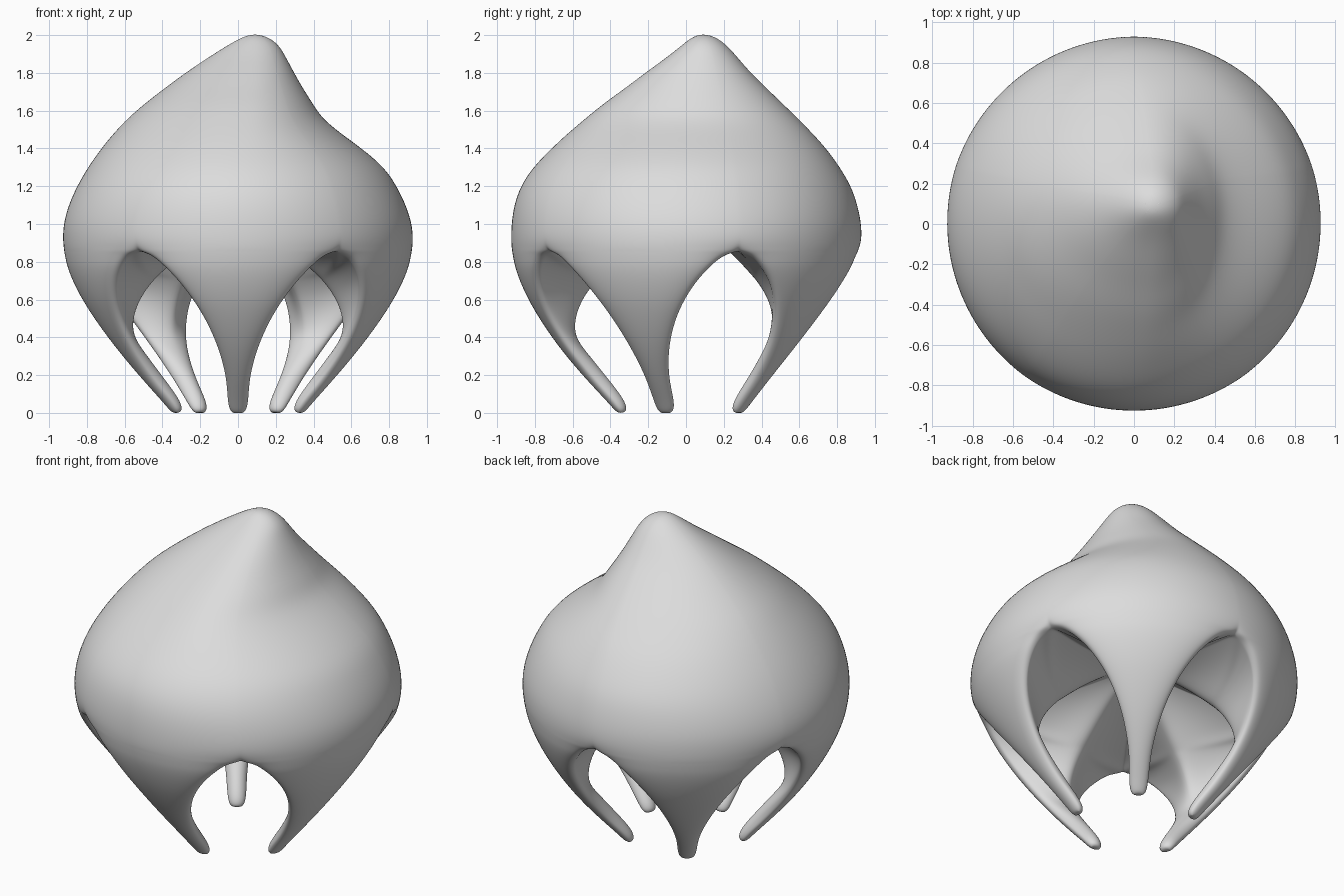
import bpy, bmesh, math

COLS = 12          # columns across one leg sector
LEGS = 5

# Legs and arches: edge height, outer radius, half angle (degrees), roundness,
# then radius and height of the inner ridge running up the leg
open_rows = [
    (0.00, .360, 4.0, 2.0, .330, .00), (0.015, .378, 7.4, 2.0, .312, .015),
    (0.06, .418, 8.2, 2.0, .322, .06), (0.13, .484, 7.6, 2.0, .372, .13),
    (0.20, .548, 7.5, 2.0, .428, .20), (0.30, .634, 8.8, 2.1, .508, .30),
    (0.40, .710, 11.0, 2.3, .582, .39), (0.50, .777, 13.8, 2.6, .588, .47),
    (0.60, .836, 17.4, 3.0, .565, .545), (0.70, .882, 22.0, 3.5, .530, .605),
    (0.77, .906, 26.3, 4.0, .500, .645), (0.81, .915, 29.2, 4.0, .480, .668),
    (0.840, .921, 32.2, 4.0, .462, .688), (0.856, .924, 36.0, 4.0, .445, .707),
]
# Outer dome: z, left, right, front, back extents, centre shift, pinch above the arches
outer_rows = [
    (0.874, .927, .927, .927, .927, 0, .22), (0.92, .930, .930, .930, .930, 0, 0),
    (1.00, .927, .924, .928, .928, 0, 0), (1.10, .900, .892, .914, .908, 0, 0),
    (1.20, .855, .843, .880, .874, 0, 0), (1.30, .797, .778, .814, .815, .01, 0),
    (1.40, .726, .657, .715, .742, .02, 0), (1.48, .660, .545, .628, .669, .04, 0),
    (1.56, .586, .445, .533, .591, .05, 0), (1.64, .492, .395, .435, .508, .06, 0),
    (1.72, .388, .343, .322, .425, .07, 0), (1.80, .280, .298, .217, .342, .08, 0),
    (1.88, .160, .255, .105, .274, .09, 0), (1.94, .065, .222, .030, .222, .09, 0),
    (1.98, -.005, .175, -.020, .172, .09, 0), (1.998, -.050, .130, -.055, .130, .09, 0),
    (2.003, -.090, .090, -.090, .090, .09, 0),
]
# Vaulted ceiling: radius and height at the arch, radius and height at the leg ridge
vault_rows = [(.82, .872, .415, .735), (.70, .882, .375, .775), (.54, .900, .320, .828),
              (.36, .930, .240, .895), (.20, .970, .150, .955), (.08, 1.002, .070, 1.0),
              (0, 1.010, 0, 1.010)]


def edge(u, n):
    return max(0.0, 1 - abs(u) ** n) ** (1 / n)


def polar(r, a, z):
    return (r * math.cos(a), r * math.sin(a), z)


def mix(a, b, t):
    return a + (b - a) * t


def dome_point(row, a, scale):
    z, l, r, f, b, c, _ = row
    ca, sa = math.cos(a), math.sin(a)
    x = c + ((r - c) if ca > 0 else (l + c)) * ca * scale
    y = c + ((b - c) if sa > 0 else (f + c)) * sa * scale
    return (x, y, z)


bm = bmesh.new()


def strip(rows):
    """Join successive rows of points with quads."""
    grid = [[bm.verts.new(p) for p in row] for row in rows]
    for a, b in zip(grid, grid[1:]):
        for i in range(COLS):
            bm.faces.new((a[i], a[i + 1], b[i + 1], b[i]))


us = [math.sin(math.pi / 2 * (2 * i / COLS - 1)) for i in range(COLS + 1)]
sector = math.pi / LEGS
for k in range(LEGS):
    a0 = -math.pi / 2 + k * 2 * sector
    outer, inner = [], []
    # leg, widening upward into the arches
    for z, ro, w, n, ri, zi in open_rows:
        mid = ro - min(.045, (ro - ri) * .45)
        half = math.radians(w)
        sharp = min(1, max(0, (z - .35) / .3))     # round leg turns into a ridge
        outer.append([polar(mix(mid, ro, edge(u, n)), a0 + u * half, z) for u in us])
        row = []
        for u in us:
            t = mix(edge(u, 2), 1 - abs(u) ** 1.5, sharp)
            row.append(polar(mix(mid, ri, t), a0 + u * half, mix(z, zi, t)))
        inner.append(row)
    strip([outer[0], inner[0]])          # foot cap
    # closed dome outside
    for row in outer_rows:
        outer.append([dome_point(row, a0 + u * sector, 1 - .06 * row[6] * (1 - edge(u, 2)))
                      for u in us])
    # vaulted ceiling inside
    for ra, za, rl, zl in vault_rows:
        row = []
        for u in us:
            t = 1 - abs(u) ** 1.5
            row.append(polar(mix(ra, rl, t), a0 + u * sector, mix(za, zl, t)))
        inner.append(row)
    strip(outer)
    strip(inner)

bmesh.ops.remove_doubles(bm, verts=bm.verts[:], dist=0.0004)
bmesh.ops.recalc_face_normals(bm, faces=bm.faces[:])
mesh = bpy.data.meshes.new("clawed_dome")
bm.to_mesh(mesh)
bm.free()

dome = bpy.data.objects.new("clawed_dome", mesh)
bpy.context.collection.objects.link(dome)
grey = bpy.data.materials.new("light_grey")
grey.diffuse_color = (.72, .72, .72, 1)
mesh.materials.append(grey)

# soften the shell
sub = dome.modifiers.new("smooth", 'SUBSURF')
sub.levels = sub.render_levels = 2
for f in mesh.polygons:
    f.use_smooth = True
